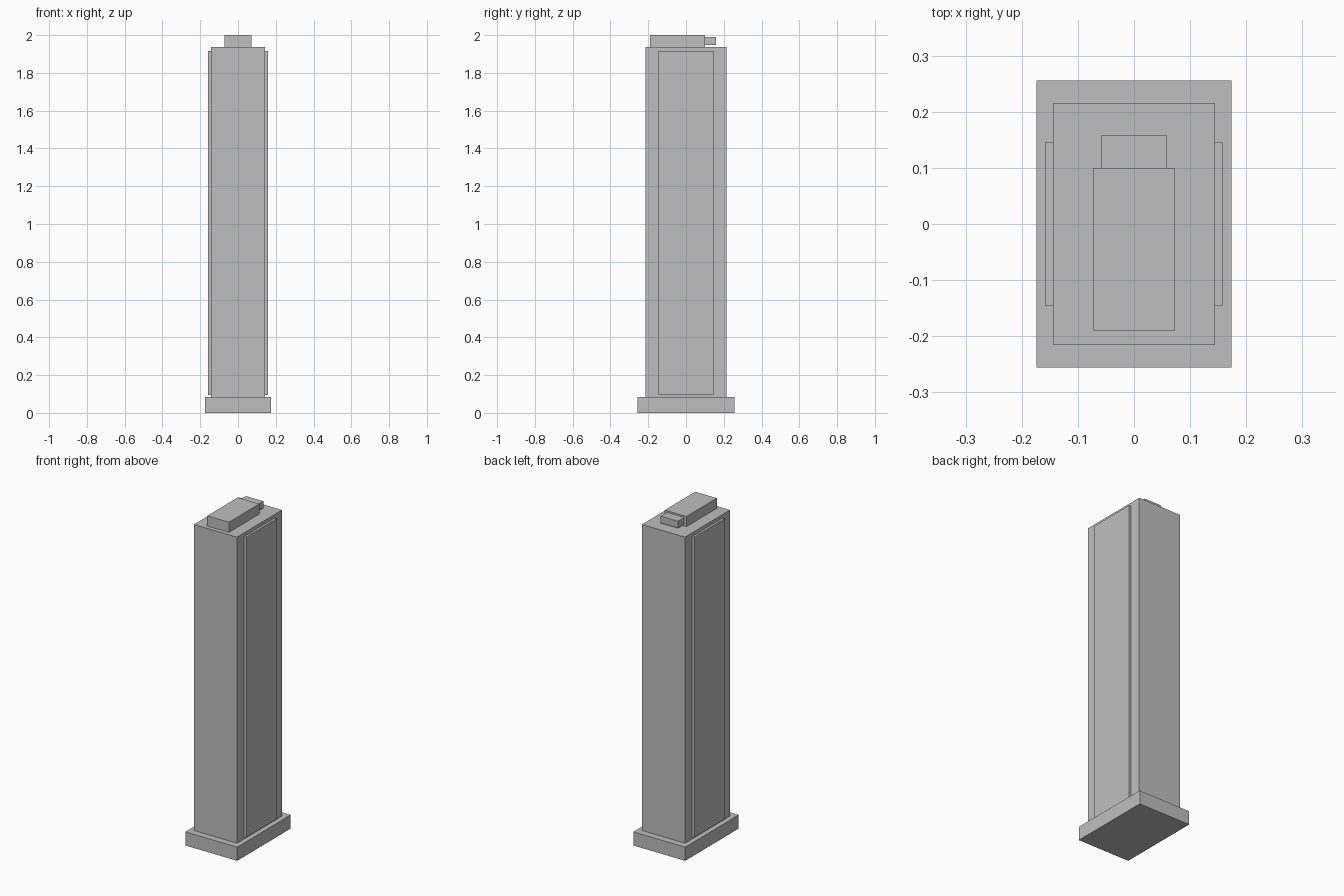
import bpy

if "Cube" in bpy.data.objects:
    bpy.data.objects.remove(bpy.data.objects["Cube"])

grey = bpy.data.materials.new("plain_grey")
grey.diffuse_color = (0.52, 0.52, 0.52, 1)
grey.use_nodes = True
grey.node_tree.nodes["Principled BSDF"].inputs["Base Color"].default_value = grey.diffuse_color


def box(name, x, y, z):
    """Box spanning the given (min, max) ranges."""
    lo, hi = zip(x, y, z)
    bpy.ops.mesh.primitive_cube_add(size=1, location=[(a + b) / 2 for a, b in zip(lo, hi)])
    ob = bpy.context.object
    ob.name = name
    ob.scale = [b - a for a, b in zip(lo, hi)]
    bpy.ops.object.transform_apply(location=False, rotation=False, scale=True)
    ob.data.materials.append(grey)
    return ob


# Plinth and tall cabinet
box("base", (-0.174, 0.174), (-0.256, 0.256), (0, 0.083))
box("cabinet", (-0.144, 0.144), (-0.2155, 0.2155), (0.083, 1.938))

# Thin raised panels on both sides
for side, name in ((-1, "left_panel"), (1, "right_panel")):
    box(name, sorted((side * 0.144, side * 0.158)), (-0.146, 0.146), (0.095, 1.916))

# Top housing with a small block behind it
box("top_housing", (-0.0725, 0.0725), (-0.191, 0.1), (1.938, 2.0))
box("rear_block", (-0.058, 0.058), (0.1, 0.159), (1.948, 1.99))
